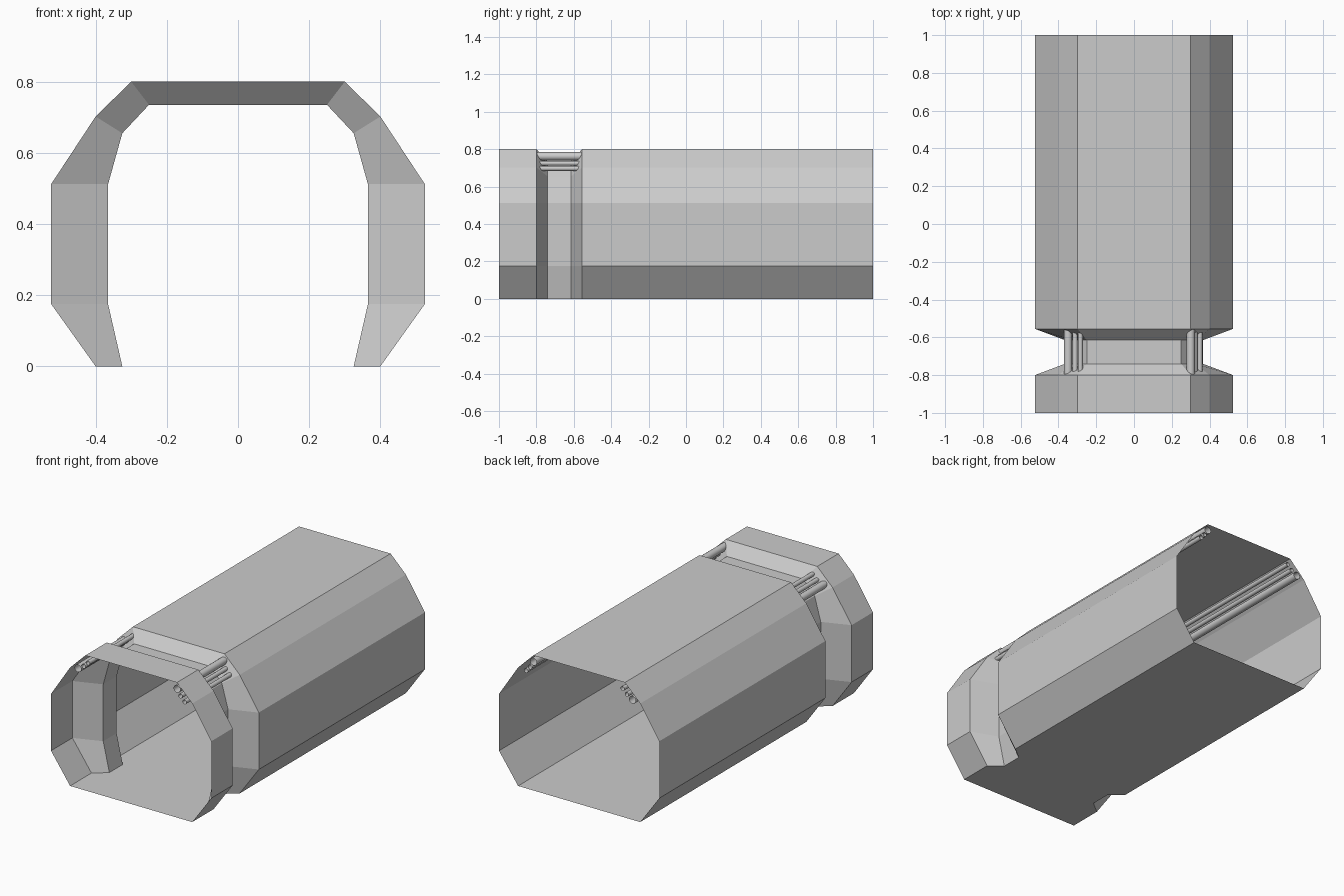
import bpy, bmesh, math

if "Cube" in bpy.data.objects:
    bpy.data.objects.remove(bpy.data.objects["Cube"])

# Right half of the outer hull and of the recessed band, floor to roof
OUTER = [(0.40, 0), (0.525, 0.175), (0.525, 0.512), (0.40, 0.702), (0.30, 0.80)]
INNER = [(0.325, 0), (0.365, 0.175), (0.365, 0.512), (0.325, 0.655), (0.25, 0.735)]
STATIONS = [(-1, OUTER), (-0.80, OUTER), (-0.74, INNER),
            (-0.615, INNER), (-0.555, OUTER), (1, OUTER)]


def finish(bm, name):
    mesh = bpy.data.meshes.new(name)
    bm.to_mesh(mesh)
    bm.free()
    ob = bpy.data.objects.new(name, mesh)
    bpy.context.collection.objects.link(ob)
    return ob


def loft(name, rings):
    bm = bmesh.new()
    loops = [[bm.verts.new(p) for p in ring] for ring in rings]
    n = len(loops[0])
    for a, b in zip(loops, loops[1:]):
        for i in range(n):
            j = (i + 1) % n
            bm.faces.new((a[i], b[i], b[j], a[j]))
    return finish(bm, name)


# Open-ended tunnel with a floor and a pinched groove
rings = []
for y, half in STATIONS:
    profile = half + [(-x, z) for x, z in reversed(half)]
    rings.append([(x, y, z) for x, z in profile])
loft("tunnel_shell", rings)


# Open pipes running the full length under the roof corners
def pipe(name, x, z, r, sides=16):
    circle = [(x + r * math.cos(2 * math.pi * i / sides),
               z + r * math.sin(2 * math.pi * i / sides)) for i in range(sides)]
    ob = loft(name, [[(px, y, pz) for px, pz in circle] for y in (-1, 1)])
    ob.data.shade_smooth()


# The left cluster is the right one turned a quarter
CLUSTER = [(-0.025, 0.032, 0.022), (-0.003, -0.005, 0.013), (0.024, -0.033, 0.013)]
for i, (dx, dz, r) in enumerate(CLUSTER):
    pipe(f"right_pipe_{i + 1}", 0.325 + dx, 0.73 + dz, r)
    pipe(f"left_pipe_{i + 1}", -0.317 - dz, 0.735 + dx, r)
